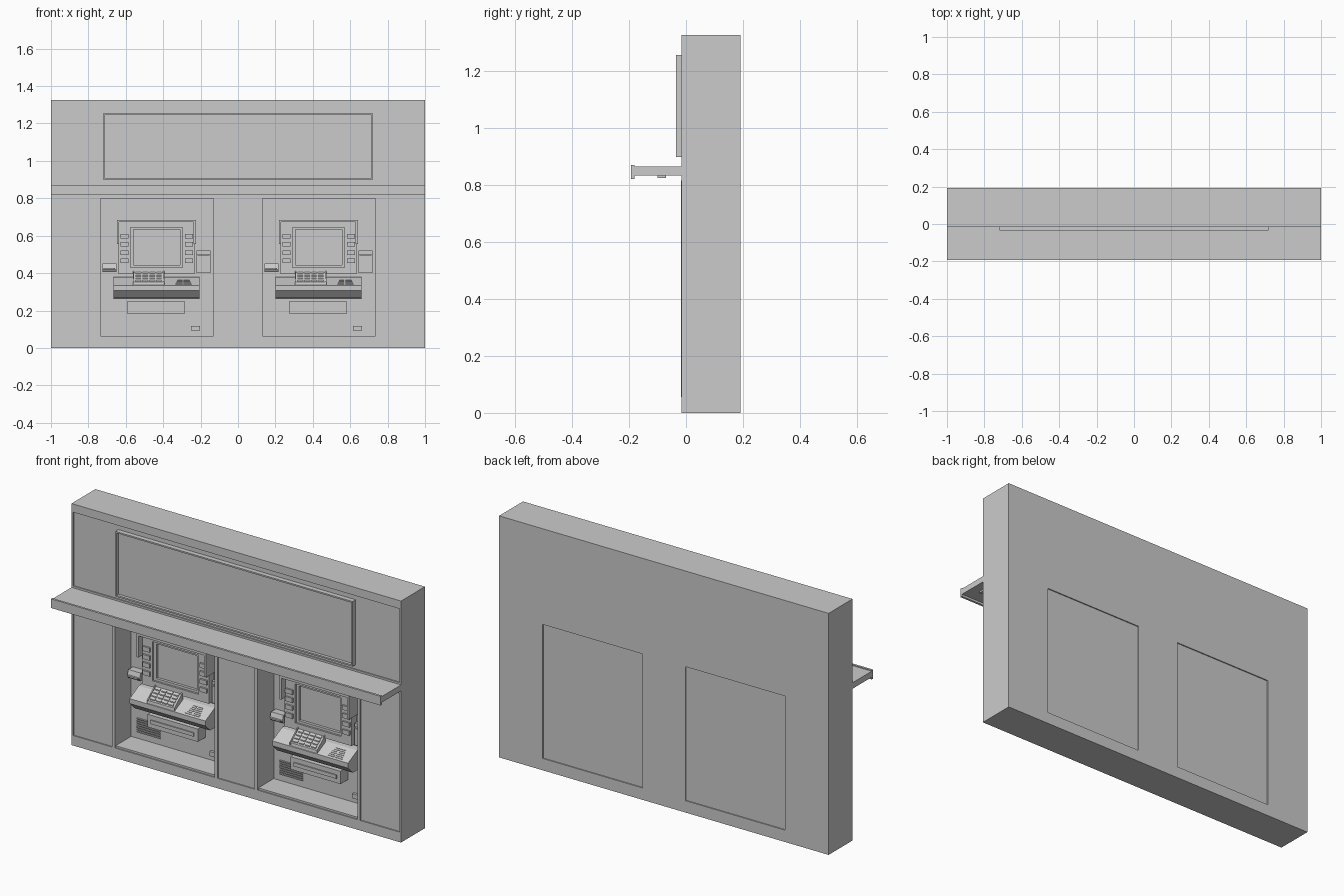
import bpy, bmesh

if "Cube" in bpy.data.objects:
    bpy.data.objects.remove(bpy.data.objects["Cube"])

grey = bpy.data.materials.new("plain_grey")
grey.diffuse_color = (0.6, 0.6, 0.6, 1)
grey.use_nodes = True
grey.node_tree.nodes["Principled BSDF"].inputs["Base Color"].default_value = grey.diffuse_color


def finish(name, bm):
    bmesh.ops.recalc_face_normals(bm, faces=bm.faces)
    me = bpy.data.meshes.new(name)
    bm.to_mesh(me)
    bm.free()
    me.materials.append(grey)
    ob = bpy.data.objects.new(name, me)
    bpy.context.collection.objects.link(ob)
    return ob


def add_prism(bm, x0, x1, pts):
    """Extrude a (y, z) profile along x."""
    a = [bm.verts.new((x0, y, z)) for y, z in pts]
    b = [bm.verts.new((x1, y, z)) for y, z in pts]
    bm.faces.new(a)
    bm.faces.new(b[::-1])
    for i in range(len(pts)):
        j = (i + 1) % len(pts)
        bm.faces.new((a[i], a[j], b[j], b[i]))


def add_box(bm, x0, x1, y0, y1, z0, z1):
    add_prism(bm, x0, x1, [(y0, z0), (y1, z0), (y1, z1), (y0, z1)])


def boxes(name, *dims):
    bm = bmesh.new()
    for d in dims:
        add_box(bm, *d)
    return finish(name, bm)


def prism(name, x0, x1, pts):
    bm = bmesh.new()
    add_prism(bm, x0, x1, pts)
    return finish(name, bm)


def panel(name, xs, zs, y0, y1, holes):
    """Upright slab cut on a grid; holes lists the (column, row) cells left open."""
    bm = bmesh.new()
    v = [[bm.verts.new((x, y0, z)) for z in zs] for x in xs]
    for i in range(len(xs) - 1):
        for j in range(len(zs) - 1):
            if (i, j) not in holes:
                bm.faces.new((v[i][j], v[i + 1][j], v[i + 1][j + 1], v[i][j + 1]))
    loose = [w for w in bm.verts if not w.link_faces]
    bmesh.ops.delete(bm, geom=loose, context='VERTS')
    ext = bmesh.ops.extrude_face_region(bm, geom=bm.faces[:], use_keep_orig=True)
    moved = [g for g in ext["geom"] if isinstance(g, bmesh.types.BMVert)]
    bmesh.ops.translate(bm, verts=moved, vec=(0, y1 - y0, 0))
    return finish(name, bm)


# Wall with two niches, and a slightly raised border on its front
niche_x = [-0.736, -0.13, 0.13, 0.736]
panel("wall", [-1] + niche_x + [1], [0, 0.065, 0.80, 1.325], -0.009, 0.192,
      {(1, 1), (3, 1)})
panel("wall_border", [-1, -0.99] + niche_x + [0.99, 1],
      [0, 0.055, 0.815, 0.875, 1.28, 1.325], -0.015, -0.009,
      {(i, j) for i in range(1, 6) for j in (1, 3)})

# Sign box with a thin rim
panel("sign_rim", [-0.72, -0.712, 0.712, 0.72], [0.898, 0.906, 1.247, 1.255],
      -0.035, -0.009, {(1, 1)})
boxes("sign_face", (-0.712, 0.712, -0.018, -0.009, 0.906, 1.247))

# Canopy with front lip and a light bar below
boxes("canopy", (-1, 1, -0.181, -0.009, 0.832, 0.865))
boxes("canopy_lip", (-1, 1, -0.193, -0.181, 0.82, 0.87))
boxes("canopy_light", (-0.95, 0.95, -0.10, -0.07, 0.823, 0.832))


def shelf_z(y):
    return 0.335 + (y - 0.01) * 0.5


def key_z(y):
    return 0.352 + (y - 0.015) * 0.8


for side, cx in (("left", -0.433), ("right", 0.433)):
    def n(part):
        return side + "_" + part

    parts = []
    # Niche trim and back plate
    parts.append(panel(n("niche_trim"), [-0.32, -0.303, 0.303, 0.32], [0.055, 0.065, 0.80, 0.815],
                       -0.017, -0.009, {(1, 1), (1, 0)}))
    parts.append(boxes(n("machine_body"), (-0.303, 0.303, 0.125, 0.186, 0.065, 0.80)))
    parts.append(boxes(n("top_slots"), (-0.077, 0.073, 0.120, 0.125, 0.777, 0.783),
                       (-0.077, 0.073, 0.120, 0.125, 0.712, 0.718)))

    # Screen surround, display and hood
    parts.append(panel(n("fascia"), [-0.207, -0.142, 0.136, 0.200], [0.395, 0.43, 0.645, 0.675],
                       0.08, 0.125, {(1, 1)}))
    parts.append(panel(n("screen_bezel"), [-0.142, -0.126, 0.122, 0.136],
                       [0.43, 0.443, 0.633, 0.645], 0.09, 0.125, {(1, 1)}))
    parts.append(boxes(n("screen"), (-0.126, 0.122, 0.105, 0.125, 0.443, 0.633)))
    parts.append(panel(n("hood"), [-0.214, -0.202, 0.196, 0.208], [0.555, 0.673, 0.685],
                       0.045, 0.125, {(1, 0)}))
    parts.append(boxes(n("side_buttons"), *[(x, x + 0.043, 0.07, 0.08, z - 0.012, z + 0.012)
                                            for x in (-0.196, 0.150)
                                            for z in (0.465, 0.510, 0.553, 0.597)]))

    # Receipt slot and card reader at the sides
    parts.append(prism(n("receipt_slot"), -0.292, -0.217,
                       [(0.125, 0.405), (0.085, 0.405), (0.075, 0.42), (0.085, 0.45), (0.125, 0.45)]))
    parts.append(boxes(n("receipt_lip"), (-0.285, -0.224, 0.066, 0.085, 0.418, 0.426)))
    parts.append(boxes(n("card_reader"), (0.211, 0.286, 0.09, 0.125, 0.40, 0.52),
                       (0.217, 0.280, 0.08, 0.09, 0.495, 0.503)))

    # Sloped shelf with undercut
    parts.append(prism(n("shelf"), -0.232, 0.228,
                       [(0.125, 0.378), (0.09, shelf_z(0.09)), (0.01, 0.335), (0.01, 0.308),
                        (0.05, 0.268), (0.125, 0.265)]))
    # Keypad block with cheeks and keys
    parts.append(prism(n("keypad"), -0.122, 0.033,
                       [(0.08, 0.35), (0.08, key_z(0.08)), (0.015, key_z(0.015)), (0.012, 0.333)]))
    bm = bmesh.new()
    for x in (-0.128, 0.033):
        add_prism(bm, x, x + 0.006, [(0.084, 0.35), (0.084, key_z(0.084) + 0.008),
                                     (0.012, key_z(0.012) + 0.006), (0.010, 0.333)])
    parts.append(finish(n("keypad_cheeks"), bm))
    bm = bmesh.new()
    for i in range(4):
        for j in range(4):
            x, y = -0.115 + i * 0.037, 0.02 + j * 0.015
            a, b = key_z(y), key_z(y + 0.010)
            add_prism(bm, x, x + 0.029, [(y, a - 0.002), (y, a + 0.006),
                                         (y + 0.010, b + 0.006), (y + 0.010, b - 0.002)])
    parts.append(finish(n("keys"), bm))
    # Raised ribs on the right of the shelf
    bm = bmesh.new()
    for j in range(6):
        y = 0.02 + j * 0.010
        z, w = shelf_z(y), 0.003 * j
        for x0, x1 in ((0.098 + w, 0.135), (0.141, 0.185 - w)):
            add_prism(bm, x0, x1, [(y, z - 0.002), (y, z + 0.002),
                                   (y + 0.004, z + 0.004), (y + 0.004, z)])
    parts.append(finish(n("shelf_ribs"), bm))

    # Cash drawer, vent grille and lock on the lower front
    parts.append(boxes(n("cash_drawer"), (-0.157, 0.148, 0.06, 0.125, 0.18, 0.25),
                       (-0.135, 0.125, 0.054, 0.06, 0.205, 0.225)))
    parts.append(boxes(n("vent_grille"), *[(-0.265, -0.125, 0.119, 0.125, z, z + 0.006)
                                           for z in [0.10 + 0.012 * k for k in range(7)]]))
    parts.append(boxes(n("lock"), (0.183, 0.231, 0.11, 0.125, 0.093, 0.118)))
    for ob in parts:
        ob.location.x = cx
